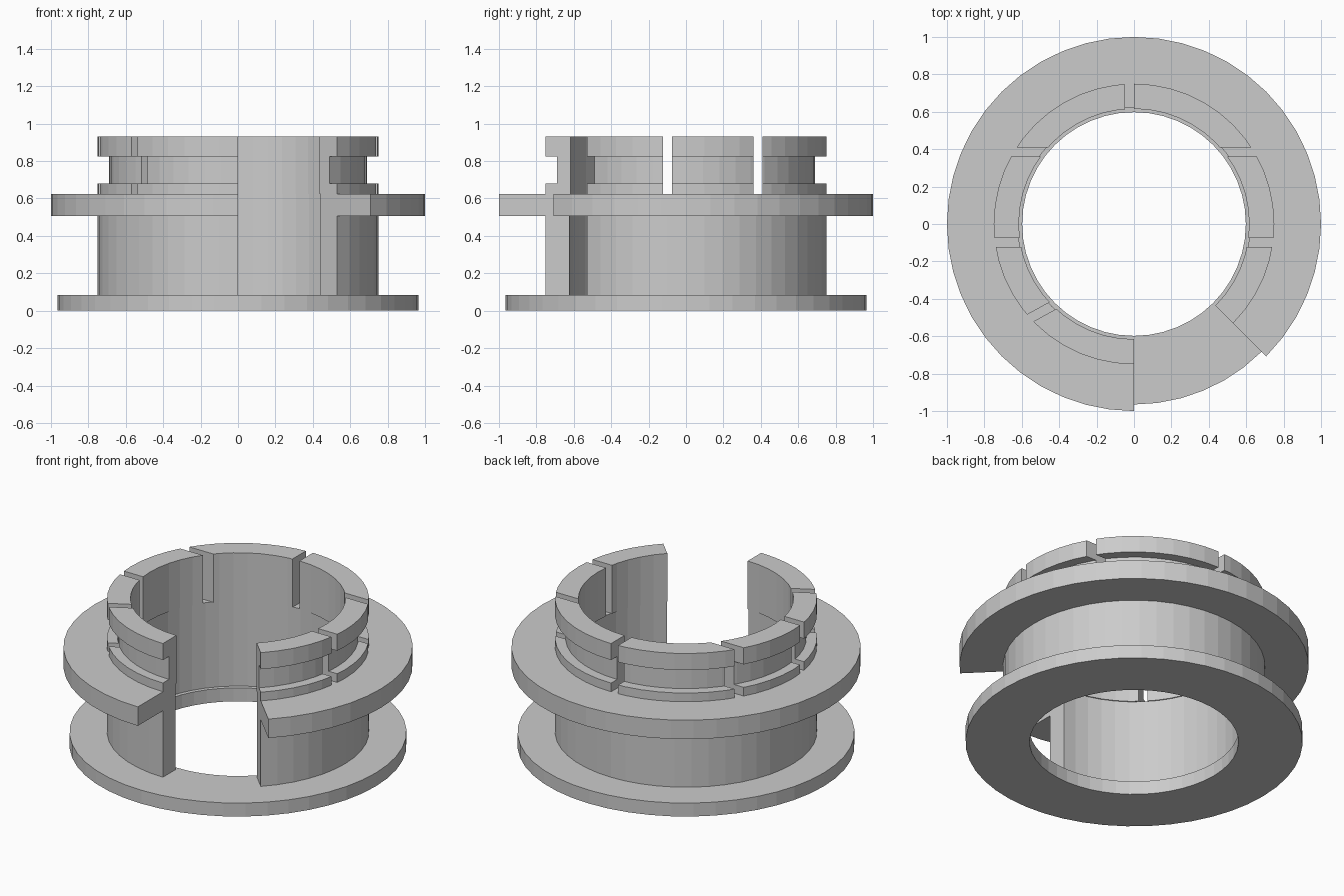
import bpy, bmesh, math
from mathutils import Matrix, Vector

cube = bpy.data.objects.get("Cube")
if cube:
    bpy.data.objects.remove(cube, do_unlink=True)

grey = bpy.data.materials.new("plain grey")
grey.use_nodes = True
colour = (0.6, 0.6, 0.6, 1)
grey.diffuse_color = colour
grey.node_tree.nodes["Principled BSDF"].inputs["Base Color"].default_value = colour

STEP = math.radians(7.5)
START = math.radians(-45)


def make_object(name, bm):
    bmesh.ops.recalc_face_normals(bm, faces=bm.faces[:])
    mesh = bpy.data.meshes.new(name)
    bm.to_mesh(mesh)
    bm.free()
    mesh.materials.append(grey)
    obj = bpy.data.objects.new(name, mesh)
    bpy.context.collection.objects.link(obj)
    return obj


def lathe(name, profile, steps):
    """Sweep a closed (radius, height) profile; partial sweeps get end caps."""
    bm = bmesh.new()
    full = steps == 48
    rings = []
    for i in range(steps if full else steps + 1):
        a = START + i * STEP
        rings.append([bm.verts.new((r * math.cos(a), r * math.sin(a), z))
                      for r, z in profile])
    n = len(profile)
    for i in range(steps):
        a, b = rings[i], rings[(i + 1) % len(rings)]
        for j in range(n):
            k = (j + 1) % n
            bm.faces.new((a[j], b[j], b[k], a[k]))
    if not full:
        bm.faces.new(rings[0])
        bm.faces.new(rings[-1])
    return make_object(name, bm)


# Full ring at the bottom
lathe("base_ring", [(0.598, 0), (0.965, 0), (0.965, 0.085), (0.598, 0.085)], 48)

# Barrel and flange, open over an eighth of a turn at the front
lathe("barrel_and_flange",
      [(0.622, 0.085), (0.75, 0.085), (0.75, 0.505), (1, 0.505),
       (1, 0.625), (0.622, 0.625)], 42)

# Grooved collar on top of the flange
collar = lathe("grooved_collar",
               [(0.616, 0.625), (0.75, 0.625), (0.75, 0.68), (0.69, 0.68),
                (0.69, 0.825), (0.75, 0.825), (0.75, 0.93), (0.616, 0.93)], 42)

# Narrow slots splitting the collar: centre, length, angle
slots = [((0, 0.385), 2, 0), ((0, -0.098), 2, 0),
         ((-0.025, 0.7), 0.5, 90), ((-0.495, -0.47), 0.4, 29)]
bm = bmesh.new()
for (x, y), length, angle in slots:
    matrix = (Matrix.Translation(Vector((x, y, 0.8)))
              @ Matrix.Rotation(math.radians(angle), 4, "Z")
              @ Matrix.Diagonal((length, 0.048, 0.6, 1)))
    bmesh.ops.create_cube(bm, size=1, matrix=matrix)
cutter = make_object("slot_cutter", bm)
cutter.hide_render = True

cut = collar.modifiers.new("slots", "BOOLEAN")
cut.operation = "DIFFERENCE"
cut.solver = "EXACT"
cut.object = cutter
bpy.context.view_layer.objects.active = collar
bpy.ops.object.modifier_apply(modifier=cut.name)
bpy.data.objects.remove(cutter, do_unlink=True)
